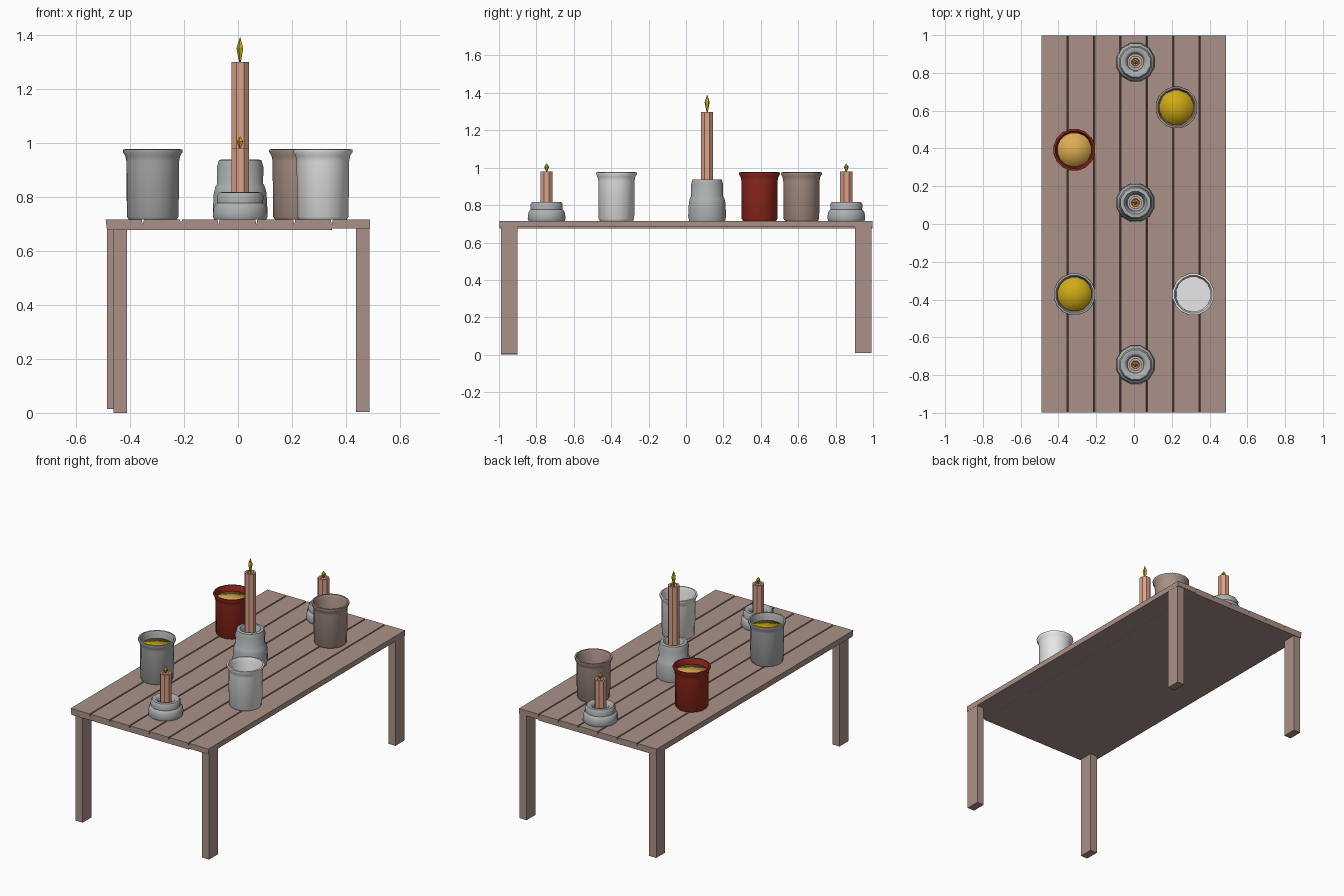
import bpy, bmesh, math

if "Cube" in bpy.data.objects:
    bpy.data.objects.remove(bpy.data.objects["Cube"])

TOP = 0.716  # height of the table surface


def mat(name, r, g, b):
    m = bpy.data.materials.new(name)
    m.diffuse_color = (r, g, b, 1)
    m.use_nodes = True
    m.node_tree.nodes["Principled BSDF"].inputs["Base Color"].default_value = m.diffuse_color
    return m


WOOD = mat("wood", 0.40, 0.285, 0.245)
WAX = mat("candle wax", 0.72, 0.36, 0.25)
STONE = mat("holder stone", 0.42, 0.44, 0.45)
GREY = mat("grey clay", 0.42, 0.42, 0.42)
WHITE = mat("white clay", 0.80, 0.80, 0.80)
RED = mat("red glaze", 0.30, 0.022, 0.013)
GOLD = mat("gold", 0.62, 0.40, 0.008)
AMBER = mat("pale amber", 0.74, 0.42, 0.09)


def finish(bm, name, material, smooth=None):
    bmesh.ops.recalc_face_normals(bm, faces=bm.faces)
    me = bpy.data.meshes.new(name)
    bm.to_mesh(me)
    bm.free()
    ob = bpy.data.objects.new(name, me)
    bpy.context.collection.objects.link(ob)
    me.materials.append(material)
    if smooth:
        bpy.ops.object.select_all(action='DESELECT')
        ob.select_set(True)
        bpy.context.view_layer.objects.active = ob
        bpy.ops.object.shade_smooth_by_angle(angle=math.radians(smooth))
    return ob


def lathe(name, profile, sides, loc, material, zs=1.0, smooth=None):
    """Spin (radius, height) points around z; profile starts and ends on the axis."""
    bm = bmesh.new()
    rings = []
    for r, h in profile:
        n = sides if r > 0 else 1
        rings.append([bm.verts.new((r * math.cos(2 * math.pi * (i + .5) / sides),
                                    r * math.sin(2 * math.pi * (i + .5) / sides),
                                    h * zs)) for i in range(n)])
    for a, b in zip(rings, rings[1:]):
        for i in range(sides):
            j = (i + 1) % sides
            quad = [a[i % len(a)], a[j % len(a)], b[j % len(b)], b[i % len(b)]]
            bm.faces.new(list(dict.fromkeys(quad)))
    ob = finish(bm, name, material, smooth)
    ob.location = loc
    return ob


def box(name, lo, hi, material):
    bm = bmesh.new()
    bmesh.ops.create_cube(bm, size=1)
    for v in bm.verts:
        v.co = [lo[k] if v.co[k] < 0 else hi[k] for k in range(3)]
    return finish(bm, name, material)


# Table top: cross-section with plank grooves, extruded along y
section = [(-0.485, 0.676), (0.348, 0.676), (0.348, 0.682), (0.488, 0.682), (0.488, TOP)]
for x in (0.347, 0.208, 0.068, -0.072, -0.211, -0.352):
    section += [(x + 0.004, TOP), (x, TOP - 0.02), (x - 0.004, TOP)]
section.append((-0.490, TOP))
bm = bmesh.new()
face = bm.faces.new([bm.verts.new((x, -0.998, z)) for x, z in section])
ext = bmesh.ops.extrude_face_region(bm, geom=[face])
for v in ext["geom"]:
    if isinstance(v, bmesh.types.BMVert):
        v.co.y = 0.998
finish(bm, "table_top", WOOD)

# Legs, slightly uneven
for name, x, y, z in (("front_left_leg", -0.460, -0.99, 0.0),
                      ("front_right_leg", 0.437, -0.99, 0.003),
                      ("back_left_leg", -0.484, 0.903, 0.014),
                      ("back_right_leg", 0.437, 0.903, 0.01)):
    box(name, (x, y, z), (x + 0.05, y + 0.09, 0.69), WOOD)

# Candles in holders; the middle one is the same shape stretched upward
holder = [(0, 0), (0.100, 0), (0.105, 0.012), (0.101, 0.044), (0.095, 0.055), (0.088, 0.060),
          (0.089, 0.088), (0.081, 0.100), (0.062, 0.101), (0.050, 0.092), (0.045, 0.070), (0, 0.070)]
candle = [(0, 0.02), (0.035, 0.02), (0.035, 0.265), (0.022, 0.265), (0.018, 0.257), (0, 0.257)]
flame = [(0, 0.258), (0.006, 0.270), (0.014, 0.288), (0, 0.307)]
for label, y, zs in (("front", -0.745, 1), ("middle", 0.113, 2.2), ("back", 0.857, 1)):
    at = (0.008, y, TOP)
    lathe(label + "_holder", holder, 12, at, STONE, zs, 50)
    lathe(label + "_candle", candle, 8, at, WAX, zs)
    lathe(label + "_flame", flame, 5, at, GOLD, zs)

# Cups with flared rims, and the drinks inside
cup = [(0, 0), (0.090, 0), (0.097, 0.010), (0.099, 0.215), (0.103, 0.235), (0.112, 0.250),
       (0.111, 0.259), (0.101, 0.260), (0.093, 0.240), (0.092, 0.020), (0, 0.020)]
for label, x, y, clay, drink, level in (("grey", -0.315, -0.372, GREY, GOLD, 0.215),
                                        ("white", 0.314, -0.372, WHITE, None, 0),
                                        ("red", -0.316, 0.393, RED, AMBER, 0.225),
                                        ("brown", 0.225, 0.617, WOOD, GOLD, 0.155)):
    at = (x, y, TOP)
    lathe(label + "_cup", cup, 16, at, clay, 1, 50)
    if drink:
        lathe(label + "_cup_drink", [(0, 0.03), (0.0915, 0.03), (0.0915, level), (0, level + 0.004)],
              16, at, drink, 1, 120)
